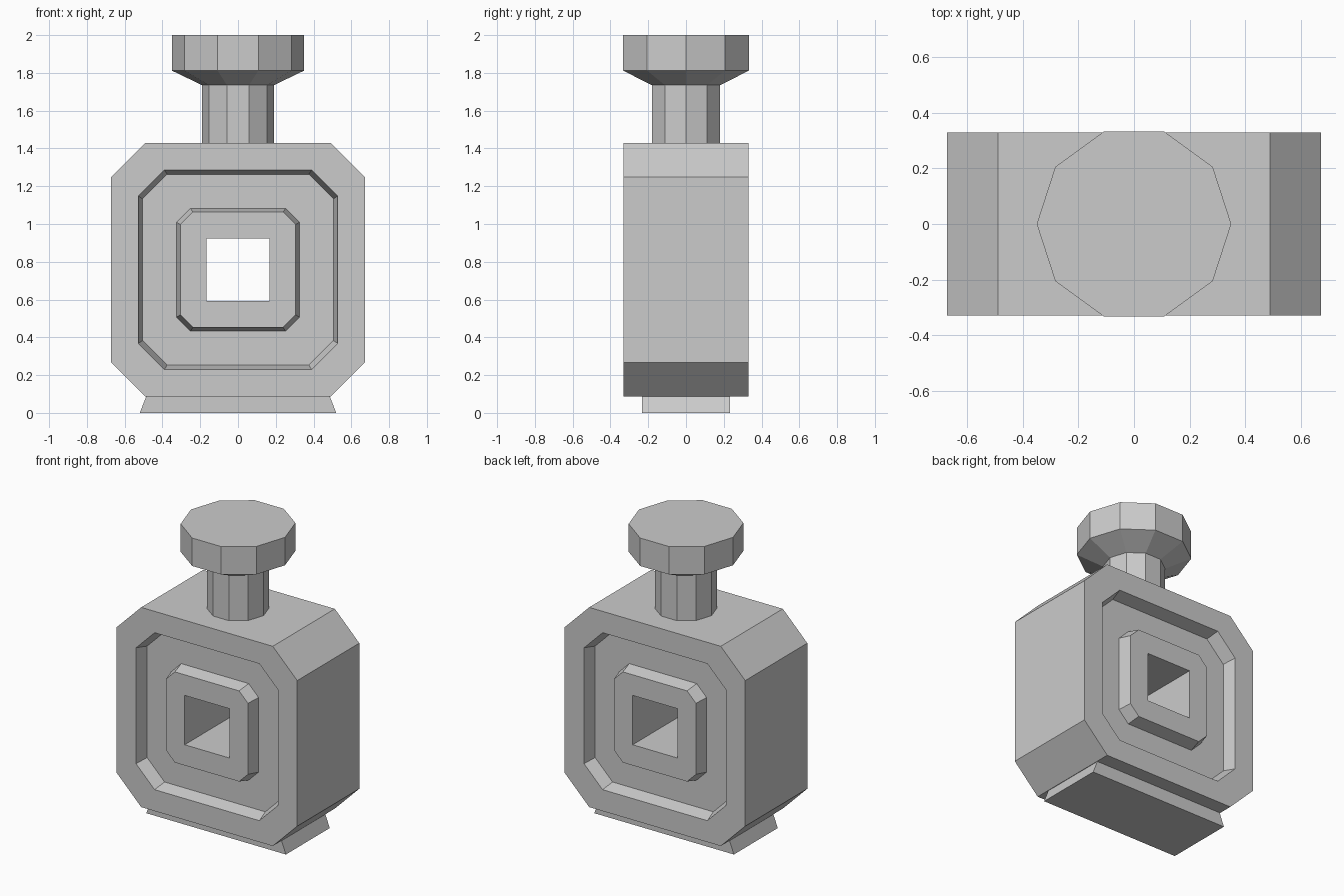
import bpy
import bmesh
from math import cos, sin, tau

default = bpy.data.objects.get("Cube")
if default:
    bpy.data.objects.remove(default, do_unlink=True)

grey = bpy.data.materials.new("light grey")
grey.use_nodes = True
grey.diffuse_color = (0.6, 0.6, 0.6, 1)
grey.node_tree.nodes["Principled BSDF"].inputs["Base Color"].default_value = (0.6, 0.6, 0.6, 1)


def loft(name, rings, closed=False):
    """Skin a list of equal-length rings, capping the ends unless closed."""
    bm = bmesh.new()
    loops = [[bm.verts.new(p) for p in ring] for ring in rings]
    pairs = list(zip(loops, loops[1:]))
    if closed:
        pairs.append((loops[-1], loops[0]))
    else:
        bm.faces.new(loops[0])
        bm.faces.new(loops[-1])
    for a, b in pairs:
        n = len(a)
        for i in range(n):
            j = (i + 1) % n
            bm.faces.new((a[i], a[j], b[j], b[i]))
    bmesh.ops.remove_doubles(bm, verts=bm.verts, dist=0.0001)
    bmesh.ops.recalc_face_normals(bm, faces=bm.faces)
    mesh = bpy.data.meshes.new(name)
    bm.to_mesh(mesh)
    bm.free()
    mesh.materials.append(grey)
    obj = bpy.data.objects.new(name, mesh)
    bpy.context.collection.objects.link(obj)
    return obj


def cut_square(half, cut, y, zc=0.758):
    """Upright square ring with clipped corners."""
    k = half - cut
    pts = [(half, -k), (half, k), (k, half), (-k, half),
           (-half, k), (-half, -k), (-k, -half), (k, -half)]
    return [(x, y, zc + z) for x, z in pts]


def decagon(r, z):
    return [(r * cos(tau * i / 10), r * sin(tau * i / 10), z) for i in range(10)]


def slab(half_x, half_y, z):
    return [(sx * half_x, sy * half_y, z)
            for sx, sy in ((-1, -1), (1, -1), (1, 1), (-1, 1))]


# Bottle body: grooved front, square hole through, grooved back
FACE, FLOOR = 0.33, 0.245
profile = [(0.672, 0.182, FACE), (0.528, 0.138, FACE), (0.505, 0.13, FLOOR),
           (0.325, 0.074, FLOOR), (0.305, 0.066, FACE), (0.166, 0, FACE)]
front = [cut_square(h, c, -y) for h, c, y in profile]
back = [cut_square(h, c, y) for h, c, y in reversed(profile)]
loft("bottle_body", front + back, closed=True)

# Foot, flared toward the ground
loft("foot", [slab(0.52, 0.233, 0), slab(0.485, 0.233, 0.09)])

# Neck and stopper
loft("neck", [decagon(0.19, 1.42), decagon(0.19, 1.74)])
loft("stopper", [decagon(0.19, 1.735), decagon(0.35, 1.812), decagon(0.35, 2.0)])
